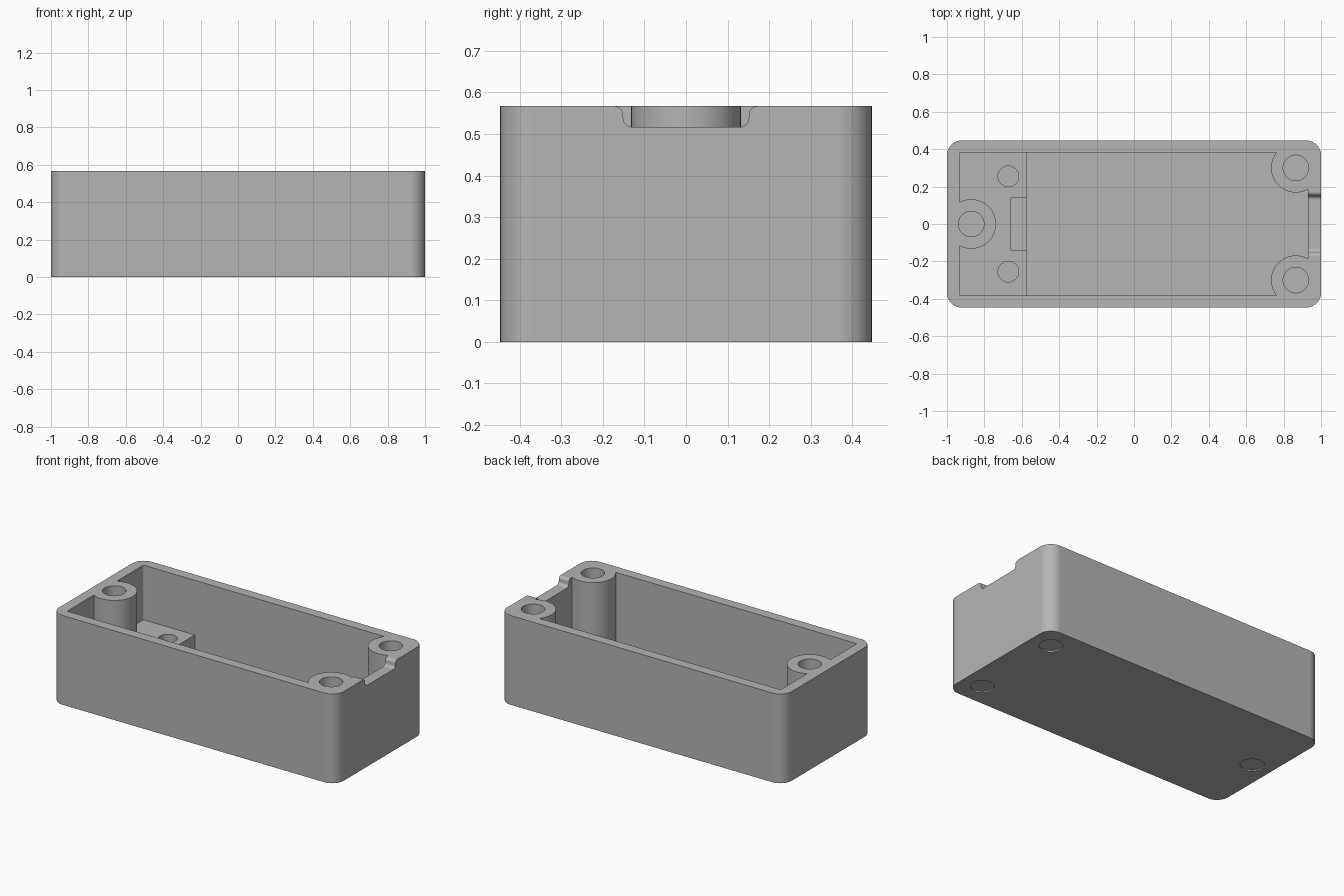
import bpy
import bmesh
from math import pi, cos, sin

cube = bpy.data.objects.get("Cube")
if cube:
    bpy.data.objects.remove(cube, do_unlink=True)

HEIGHT = 0.567
FLOOR = 0.06
LEDGE_TOP = 0.22
BOSSES = [(-0.87, 0), (0.865, 0.3), (0.865, -0.3)]


def prism(name, points, axis_z, direction):
    """Closed solid swept from a polygon along a direction vector."""
    bm = bmesh.new()
    face = bm.faces.new([bm.verts.new(axis_z(p)) for p in points])
    swept = bmesh.ops.extrude_face_region(bm, geom=[face])["geom"]
    bmesh.ops.translate(bm, vec=direction,
                        verts=[v for v in swept if isinstance(v, bmesh.types.BMVert)])
    bmesh.ops.recalc_face_normals(bm, faces=bm.faces)
    mesh = bpy.data.meshes.new(name)
    bm.to_mesh(mesh)
    bm.free()
    obj = bpy.data.objects.new(name, mesh)
    bpy.context.collection.objects.link(obj)
    return obj


def arc(cx, cy, r, start, end, steps):
    angles = [start + (end - start) * i / steps for i in range(steps + 1)]
    return [(cx + r * cos(a), cy + r * sin(a)) for a in angles]


def upright(name, points, z0, z1):
    return prism(name, points, lambda p: (p[0], p[1], z0), (0, 0, z1 - z0))


def block(name, x0, x1, y0, y1, z0, z1, r=0.0):
    if r:
        corners = [(x1 - r, y1 - r), (x0 + r, y1 - r), (x0 + r, y0 + r), (x1 - r, y0 + r)]
        points = []
        for i, (cx, cy) in enumerate(corners):
            points += arc(cx, cy, r, i * pi / 2, (i + 1) * pi / 2, 10)
    else:
        points = [(x0, y0), (x1, y0), (x1, y1), (x0, y1)]
    return upright(name, points, z0, z1)


def cylinder(name, x, y, r, z0, z1):
    return upright(name, arc(x, y, r, 0, 2 * pi, 64)[:-1], z0, z1)


def cut(target, cutter):
    """Subtract the cutter from the target, then discard the cutter."""
    mod = target.modifiers.new("cut", "BOOLEAN")
    mod.operation = "DIFFERENCE"
    mod.solver = "EXACT"
    mod.object = cutter
    bpy.context.view_layer.update()
    depsgraph = bpy.context.evaluated_depsgraph_get()
    result = bpy.data.meshes.new_from_object(target.evaluated_get(depsgraph))
    target.modifiers.clear()
    target.data = result
    bpy.data.objects.remove(cutter, do_unlink=True)


# Solid outer body with rounded upright corners
body = block("enclosure_body", -1, 1, -0.447, 0.447, 0, HEIGHT, 0.08)

# Cavity, leaving the screw bosses and the end ledge standing
cavity = block("cavity", -0.933, 0.93, -0.383, 0.383, FLOOR, 0.7, 0.008)
cut(cavity, block("ledge", -1.1, -0.572, -0.5, 0.5, -0.1, LEDGE_TOP))
for x, y in BOSSES:
    cut(cavity, cylinder("boss", x, y, 0.132, -0.1, 0.9))
cut(body, cavity)

# Pocket in the front of the ledge
cut(body, block("ledge_pocket", -0.657, -0.5, -0.138, 0.138, 0.14, 0.3))

# Ledge pilot holes
for y in (-0.255, 0.255):
    cut(body, cylinder("pilot_hole", -0.672, y, 0.055, 0.08, 0.3))

# Boss screw holes and the shallow round recesses underneath
for x, y in BOSSES:
    cut(body, cylinder("screw_hole", x, y, 0.068, FLOOR, 0.7))
    cut(body, cylinder("foot_recess", x, y, 0.068, -0.1, 0.008))

# Cable notch with rounded shoulders in the right end wall
r = 0.021
low = HEIGHT - 0.05
half = [(0.172, 0.65)] + arc(0.172, HEIGHT - r, r, pi / 2, pi, 8)
half += arc(0.151 - r, low + r, r, 0, -pi / 2, 8)
notch_profile = half + [(-y, z) for y, z in reversed(half)]
cut(body, prism("cable_notch", notch_profile, lambda p: (0.929, p[0], p[1]), (0.2, 0, 0)))

# Single grey plastic
grey = bpy.data.materials.new("grey_plastic")
grey.use_nodes = True
colour = (0.46, 0.46, 0.46, 1)
grey.diffuse_color = colour
grey.node_tree.nodes["Principled BSDF"].inputs["Base Color"].default_value = colour
body.data.materials.clear()
body.data.materials.append(grey)

# Smooth rounded walls, crisp edges and flat panels
bpy.ops.object.select_all(action="DESELECT")
body.select_set(True)
bpy.context.view_layer.objects.active = body
bpy.ops.object.shade_smooth_by_angle(angle=pi / 6)
weighted = body.modifiers.new("flat_panels", "WEIGHTED_NORMAL")
weighted.keep_sharp = True
